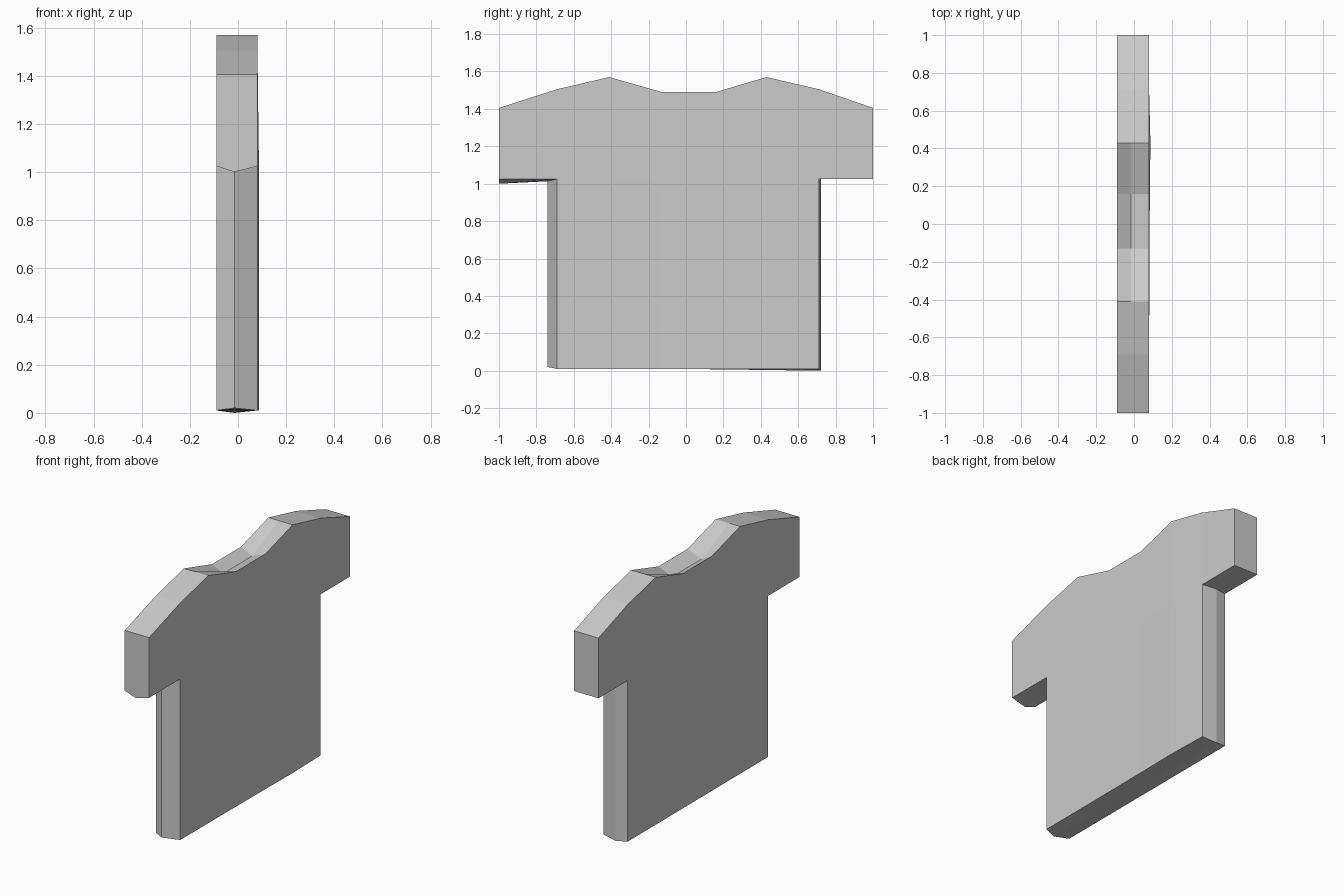
import bpy
import bmesh

if "Cube" in bpy.data.objects:
    bpy.data.objects.remove(bpy.data.objects["Cube"])

# Shirt outline: stations along y with the shoulder and neck heights
STATIONS = [-1.0, -0.69, -0.41, -0.13, 0.16, 0.43, 0.71, 1.0]
TOPS = [1.405, 1.505, 1.57, 1.49, 1.49, 1.57, 1.505, 1.405]
BULGE = [0, 0, 0.001, 0.002, 0.004, 0.007, 0, 0]   # slight swell of the +x side
ARMPIT, HEM = 1.025, 0.01
THICK = [-0.09, -0.015, 0.08]                      # back, middle and front of the cloth


def point(i, level, k):
    """Grid point: station i, level 0 hem / 1 armpit / 2 top, k across the thickness."""
    x, y, z = THICK[k], STATIONS[i], (HEM, ARMPIT, TOPS[i])[level]
    if k == 2 and level < 2:
        x += BULGE[i]
    if k == 1:
        if level == 2 and i in (3, 4):             # neck crease
            z -= 0.04
        if level < 2 and i == 1:                   # ridge down the side seams
            y -= 0.05
        if level < 2 and i == 6:
            y += 0.012
        if level == 1 and i in (0, 1):             # ridge under the sleeve
            z -= 0.025 if i == 0 else 0.012
        if level == 0:                             # ridge along the hem
            z += 0.01 - 0.02 * (y + 0.74) / 1.46
    return x, y, z


# Cells of the shirt: full row for chest and sleeves, narrower row for the body
cells = [(i, 1, k) for i in range(7) for k in range(2)]
cells += [(i, 0, k) for i in range(1, 6) for k in range(2)]

# Keep only the faces that belong to a single cell
faces = {}
for i, l, k in cells:
    for axis in range(3):
        for side in (0, 1):
            loop = []
            for a, b in ((0, 0), (1, 0), (1, 1), (0, 1)):
                offset = [a, b]
                offset.insert(axis, side)
                loop.append((i + offset[0], l + offset[1], k + offset[2]))
            key = frozenset(loop)
            if key in faces:
                del faces[key]
            else:
                faces[key] = loop

bm = bmesh.new()
verts = {}
for loop in faces.values():
    for p in loop:
        if p not in verts:
            verts[p] = bm.verts.new(point(*p))
    bm.faces.new([verts[p] for p in loop])
bmesh.ops.recalc_face_normals(bm, faces=bm.faces[:])

mesh = bpy.data.meshes.new("shirt")
bm.to_mesh(mesh)
bm.free()
shirt = bpy.data.objects.new("shirt", mesh)
bpy.context.collection.objects.link(shirt)

# Plain cloth colour
cloth = bpy.data.materials.new("light_grey_cloth")
cloth.diffuse_color = (0.6, 0.6, 0.6, 1)
cloth.use_nodes = True
cloth.node_tree.nodes["Principled BSDF"].inputs["Base Color"].default_value = cloth.diffuse_color
mesh.materials.append(cloth)
